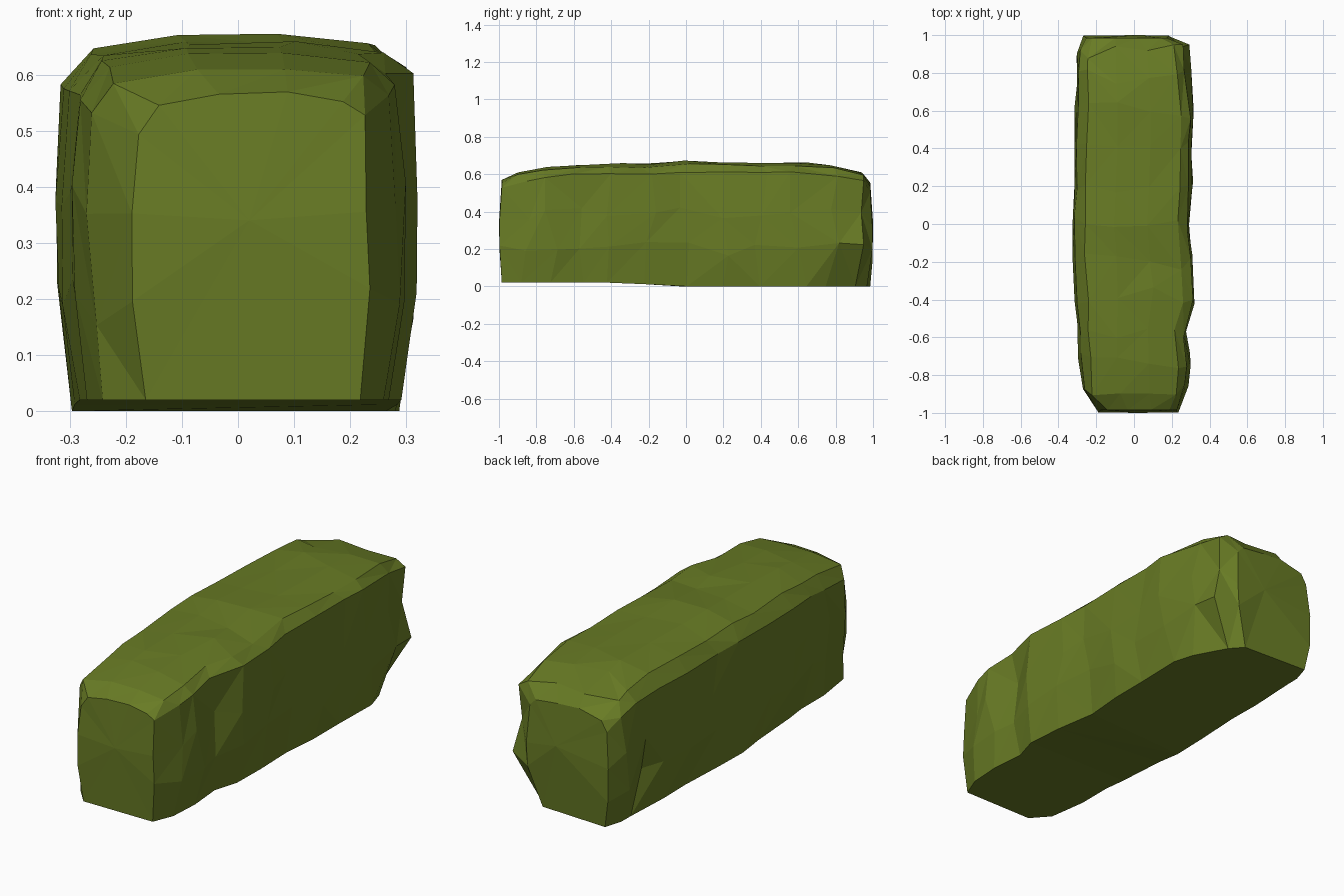
import bpy, bmesh, random
from mathutils import Vector

random.seed(7)
cube = bpy.data.objects.get("Cube")
if cube:
    bpy.data.objects.remove(cube, do_unlink=True)

# Leaf colour
leaf = bpy.data.materials.new("hedge_green")
leaf.use_nodes = True
colour = (0.138, 0.198, 0.018, 1)
leaf.diffuse_color = colour
bsdf = leaf.node_tree.nodes["Principled BSDF"]
bsdf.inputs["Base Color"].default_value = colour
bsdf.inputs["Roughness"].default_value = 0.9

# Stations along the hedge: y, right edge, left edge, top height
STATIONS = [
    (-0.985, -0.19, 0.24, 0.57), (-0.88, -0.28, 0.29, 0.61),
    (-0.72, -0.30, 0.30, 0.635), (-0.56, -0.305, 0.285, 0.65),
    (-0.38, -0.315, 0.33, 0.655), (-0.2, -0.33, 0.32, 0.655),
    (0, -0.33, 0.30, 0.667), (0.2, -0.325, 0.315, 0.664),
    (0.4, -0.32, 0.315, 0.66), (0.6, -0.315, 0.32, 0.663),
    (0.78, -0.31, 0.29, 0.645), (0.92, -0.305, 0.28, 0.615),
    (0.985, -0.27, 0.19, 0.55),
]
# Cross-section as fractions of width and height
SECTION = [(0.05, 0), (0, 0.3), (0, 0.6), (0.02, 0.87), (0.1, 0.965), (0.35, 1),
           (0.65, 1), (0.9, 0.975), (0.975, 0.92), (1, 0.6), (1, 0.3), (0.95, 0)]


def jitter(amount):
    return random.uniform(-amount, amount)


bm = bmesh.new()
rings = []
for i, (y, x0, x1, top) in enumerate(STATIONS):
    end = i in (0, len(STATIONS) - 1)
    base = max(0, min(0.02, -y * 0.06))
    ring = []
    for u, v in SECTION:
        x = x0 + (x1 - x0) * u
        z = base + (top - base) * v
        inward = 0.012 * random.random() * (1 if u < 0.5 else -1)
        dz = jitter(0.035) if 0.2 < v < 0.7 else (jitter(0.006) if v else 0)
        dy = 0 if end else jitter(0.045)
        if end and 0.2 < v < 0.7:
            dy = 0.012 if y > 0 else -0.012
        ring.append(bm.verts.new((x + inward, y + dy, z + dz)))
    rings.append(ring)

# Sides, top and underside
for a, b in zip(rings, rings[1:]):
    for k in range(len(SECTION)):
        n = (k + 1) % len(SECTION)
        quad = [a[k], b[k], b[n], a[n]]
        if k == len(SECTION) - 1 or random.random() < 0.5:
            split = ((0, 1, 2), (0, 2, 3))
        else:
            split = ((0, 1, 3), (1, 2, 3))
        for tri in split:
            bm.faces.new([quad[t] for t in tri])

# Slightly bulging ends
for ring, y in ((rings[0], -1), (rings[-1], 1)):
    hub = bm.verts.new((0.02, y, 0.34))
    for k in range(len(ring)):
        bm.faces.new((ring[k], ring[(k + 1) % len(ring)], hub))

# Local dents and tufts: centre, reach, offset
for centre, reach, offset in [
    ((0.28, 0.92, 0.2), 0.12, (0.03, 0, 0.06)),
    ((0.27, 0.92, 0), 0.15, (-0.08, -0.03, 0)),
    ((0.28, 0.92, 0.4), 0.12, (-0.03, 0, 0.03)),
    ((-0.29, -0.88, 0.2), 0.14, (0.03, 0.02, -0.02)),
    ((-0.3, 0.78, 0.2), 0.1, (0.05, 0, 0.04)),
    ((0.3, -0.56, 0.4), 0.1, (-0.02, -0.04, 0)),
]:
    for vert in bm.verts:
        distance = (vert.co - Vector(centre)).length
        if distance < reach:
            vert.co += Vector(offset) * (1 - 0.5 * distance / reach)

bmesh.ops.recalc_face_normals(bm, faces=bm.faces)
mesh = bpy.data.meshes.new("hedge")
bm.to_mesh(mesh)
bm.free()
mesh.materials.append(leaf)
hedge = bpy.data.objects.new("hedge", mesh)
bpy.context.collection.objects.link(hedge)
